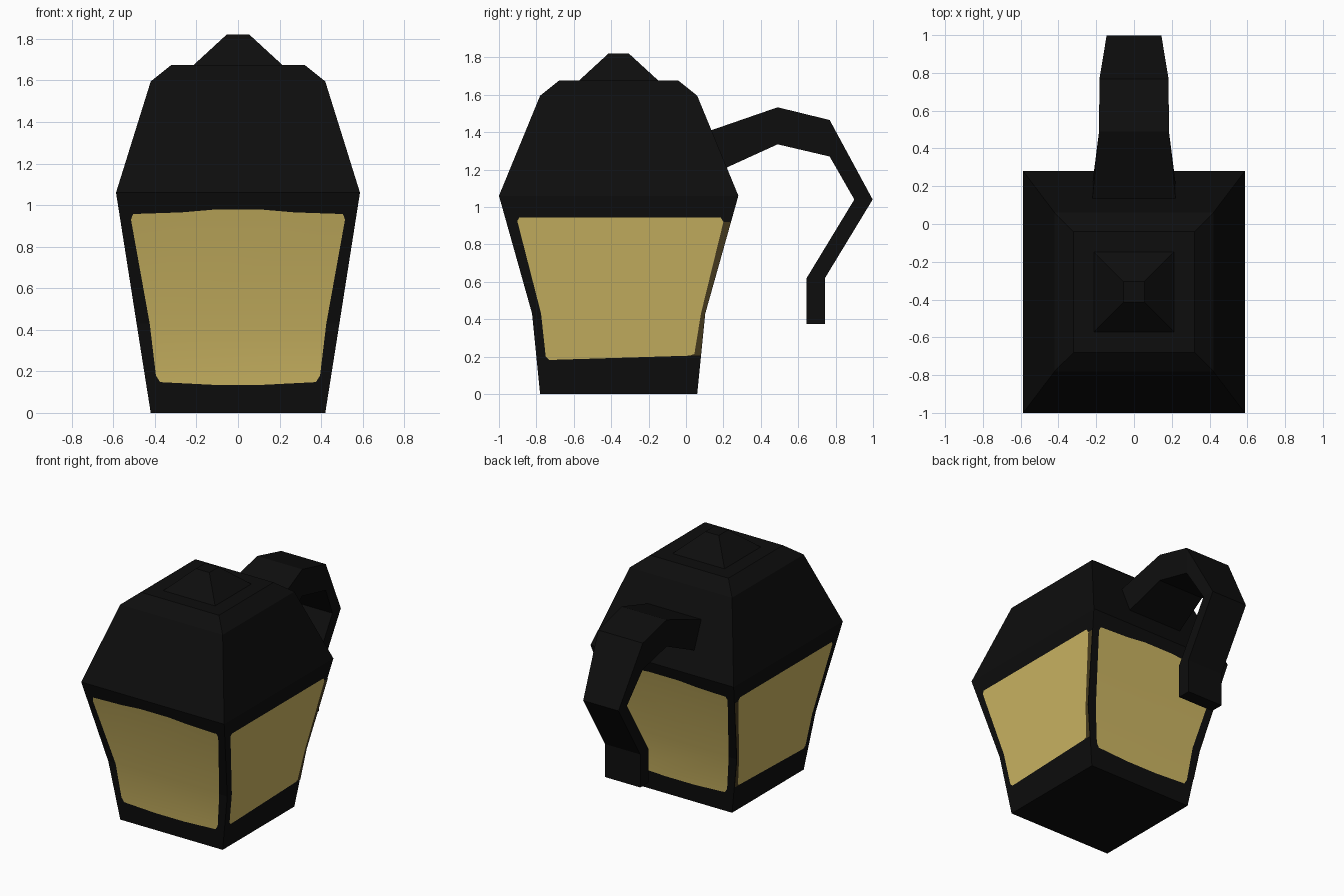
import bpy
import bmesh
from mathutils import Vector

if "Cube" in bpy.data.objects:
    bpy.data.objects.remove(bpy.data.objects["Cube"])

CY = -0.36      # lantern axis in y
BEND = 0.43     # height where the glass walls change slope


def material(name, rgb):
    m = bpy.data.materials.new(name)
    m.diffuse_color = (*rgb, 1)
    m.use_nodes = True
    m.node_tree.nodes["Principled BSDF"].inputs["Base Color"].default_value = m.diffuse_color
    return m


BLACK = material("black_metal", (0.0042, 0.0042, 0.0042))
GOLD = material("gold_glass", (0.61, 0.47, 0.125))
BROWN = material("dark_brown_rim", (0.065, 0.045, 0.014))


def finish(name, bm, mat, smooth=False):
    me = bpy.data.meshes.new(name)
    bm.to_mesh(me)
    bm.free()
    ob = bpy.data.objects.new(name, me)
    bpy.context.collection.objects.link(ob)
    me.materials.append(mat)
    if smooth:
        bpy.ops.object.select_all(action='DESELECT')
        ob.select_set(True)
        bpy.context.view_layer.objects.active = ob
        bpy.ops.object.shade_smooth_by_angle(angle=0.45)
    return ob


def loft(name, rings, mat):
    """Join four-cornered rings with quads and cap both ends."""
    bm = bmesh.new()
    vs = [[bm.verts.new(p) for p in r] for r in rings]
    for a, b in zip(vs, vs[1:]):
        for i in range(4):
            j = (i + 1) % 4
            bm.faces.new((a[i], a[j], b[j], b[i]))
    bm.faces.new(vs[0])
    bm.faces.new(vs[-1])
    bmesh.ops.recalc_face_normals(bm, faces=bm.faces)
    return finish(name, bm, mat)


# Housing and roof: (half width x, half depth y, height)
LEVELS = [(0.42, 0.42, 0), (0.488, 0.463, BEND), (0.587, 0.64, 1.06),
          (0.42, 0.42, 1.595), (0.32, 0.32, 1.675), (0.213, 0.213, 1.675),
          (0.055, 0.055, 1.82)]
loft("lantern_housing",
     [[(sx * hx, CY + sy * hy, z) for sx, sy in ((-1, -1), (1, -1), (1, 1), (-1, 1))]
      for hx, hy, z in LEVELS], BLACK)

# Hooked handle: (outer y, z), (inner y, z), half width
HANDLE = [((0.12, 1.405), (0.20, 1.203), 0.222), ((0.49, 1.533), (0.49, 1.335), 0.185),
          ((0.768, 1.465), (0.768, 1.27), 0.183), ((0.998, 1.04), (0.90, 1.04), 0.145),
          ((0.743, 0.62), (0.645, 0.62), 0.145), ((0.743, 0.375), (0.645, 0.375), 0.145)]
loft("hooked_handle",
     [[(-w, *o), (w, *o), (w, *i), (-w, *i)] for o, i, w in HANDLE], BLACK)


def half_sizes(z):
    a, b = (LEVELS[0], LEVELS[1]) if z <= BEND else (LEVELS[1], LEVELS[2])
    t = (z - a[2]) / (b[2] - a[2])
    return a[0] + t * (b[0] - a[0]), a[1] + t * (b[1] - a[1])


def place(side, u, z, lift):
    hx, hy = half_sizes(z)
    return {"front": (u, CY - hy - lift, z), "back": (u, CY + hy + lift, z),
            "right": (hx + lift, CY + u, z), "left": (-hx - lift, CY + u, z)}[side]


OUT = {"front": Vector((0, -1, 0)), "back": Vector((0, 1, 0)),
       "right": Vector((1, 0, 0)), "left": Vector((-1, 0, 0))}


def plate(name, side, lower, upper, mat, lift=0.004):
    """Thin sheet on a wall; both outlines start and end on the bend."""
    bm = bmesh.new()
    cache = {}
    for outline in (lower, upper):
        for p in outline:
            if p not in cache:
                cache[p] = bm.verts.new(place(side, *p, lift))
        f = bm.faces.new([cache[p] for p in outline])
        f.normal_update()
        if f.normal.dot(OUT[side]) < 0:
            f.normal_flip()
    return finish(name, bm, mat, True)


def mirrored(pts):
    return pts + [(-u, z) for u, z in reversed(pts)]


# Front and back windows
for side in ("front", "back"):
    plate(side + "_window", side,
          mirrored([(0.425, BEND), (0.395, 0.18), (0.375, 0.148), (0.12, 0.135)]),
          mirrored([(0.425, BEND), (0.515, 0.93), (0.505, 0.957), (0.27, 0.965), (0.12, 0.978)]),
          GOLD)

# Side windows, each with a brown rim towards the back corner
for side in ("right", "left"):
    plate(side + "_window", side,
          [(-0.415, BEND), (-0.39, 0.20), (-0.37, 0.182), (0.38, 0.205), (0.405, 0.215), (0.44, BEND)],
          [(0.44, BEND), (0.56, 0.92), (0.545, 0.945), (-0.53, 0.945), (-0.542, 0.925), (-0.415, BEND)],
          GOLD)
    plate(side + "_window_rim", side,
          [(0.44, BEND), (0.405, 0.215), (0.38, 0.205), (0.439, 0.205), (0.462, BEND)],
          [(0.44, BEND), (0.56, 0.92), (0.60, 0.92), (0.462, BEND)],
          BROWN)
